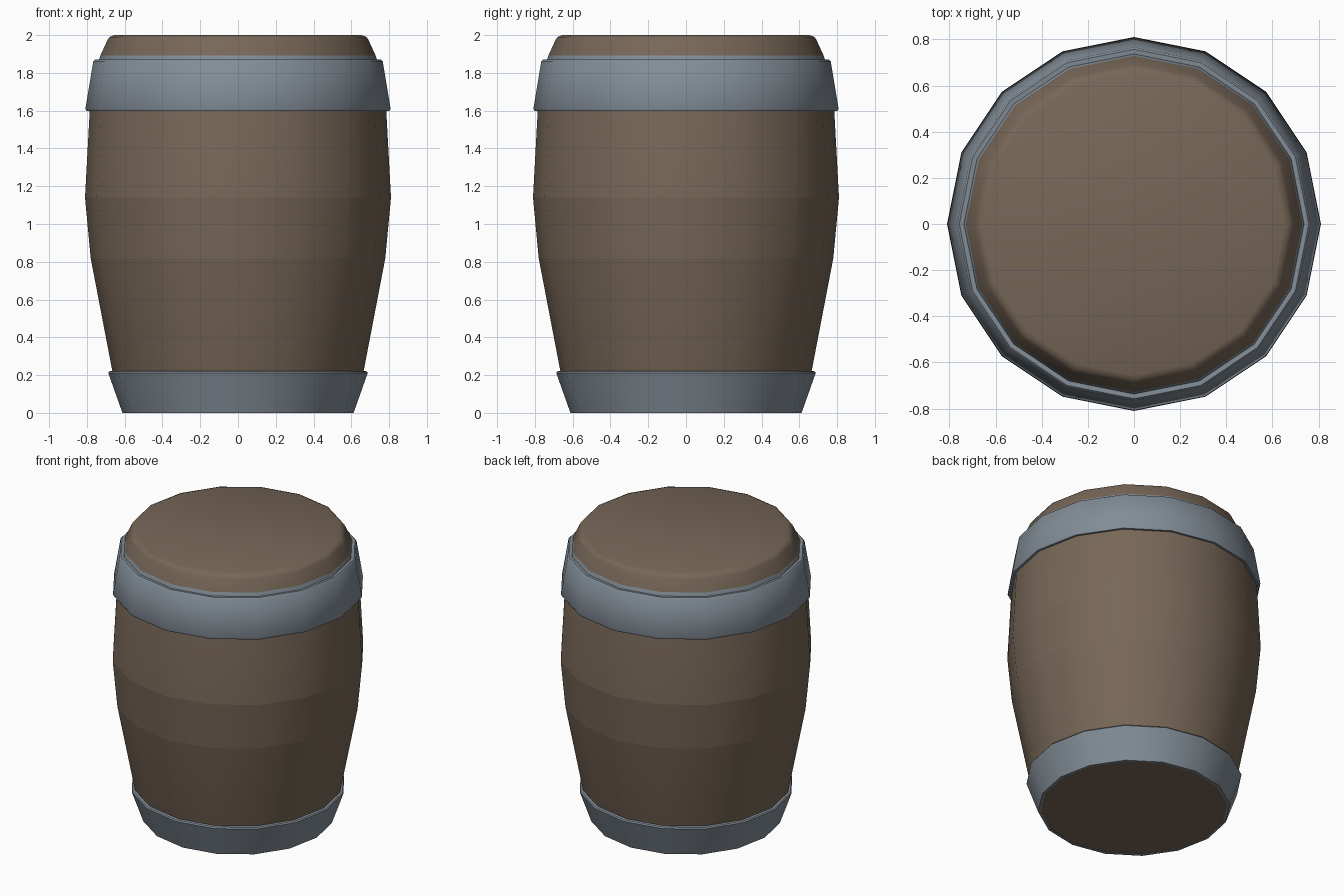
import bpy, bmesh, math

if "Cube" in bpy.data.objects:
    bpy.data.objects.remove(bpy.data.objects["Cube"])

SIDES = 16


def material(name, rgb):
    m = bpy.data.materials.new(name)
    m.diffuse_color = (*rgb, 1)
    m.use_nodes = True
    m.node_tree.nodes["Principled BSDF"].inputs["Base Color"].default_value = m.diffuse_color
    return m


wood = material("brown wood", (0.185, 0.135, 0.096))
iron = material("grey iron", (0.225, 0.265, 0.305))


def lathe(name, profile, mats, closed=False, pick=None, sharp_rings=()):
    """Spin (radius, z) points round z; closed loops become hoops, open ones get caps."""
    bm = bmesh.new()
    rings = [[bm.verts.new((r * math.cos(2 * math.pi * i / SIDES),
                            r * math.sin(2 * math.pi * i / SIDES), z))
              for i in range(SIDES)] for r, z in profile]
    n = len(rings)
    for k in range(n if closed else n - 1):
        a, b = rings[k], rings[(k + 1) % n]
        for i in range(SIDES):
            j = (i + 1) % SIDES
            bm.faces.new((a[i], a[j], b[j], b[i]))
    if not closed:
        bm.faces.new(rings[0][::-1])
        bm.faces.new(rings[-1])
    bmesh.ops.recalc_face_normals(bm, faces=bm.faces)
    for f in bm.faces:
        f.smooth = True
        if pick:
            f.material_index = pick(f.calc_center_median().z)
    # crisp edges at real corners and at the chosen rings
    for e in bm.edges:
        z1, z2 = (v.co.z for v in e.verts)
        ring = abs(z1 - z2) < 1e-5 and any(abs(z1 - s) < 1e-4 for s in sharp_rings)
        e.smooth = not (ring or e.calc_face_angle(0) > math.radians(40))
    me = bpy.data.meshes.new(name)
    bm.to_mesh(me)
    bm.free()
    for m in mats:
        me.materials.append(m)
    ob = bpy.data.objects.new(name, me)
    bpy.context.collection.objects.link(ob)
    return ob


# Bulging wooden body, with a thin iron strip just above the upper hoop
lathe("barrel_body",
      [(0.60, 0.003), (0.665, 0.22), (0.78, 0.82), (0.81, 1.14), (0.785, 1.60),
       (0.738, 1.865), (0.728, 1.893), (0.692, 1.972), (0.68, 1.99), (0.655, 2.0)],
      [wood, iron], pick=lambda z: 1 if 1.866 < z < 1.893 else 0,
      sharp_rings=(0.82, 1.14))

# Iron hoops
lathe("upper_hoop",
      [(0.77, 1.60), (0.802, 1.597), (0.808, 1.61), (0.766, 1.862),
       (0.757, 1.87), (0.73, 1.868)], [iron], closed=True)
lathe("lower_hoop",
      [(0.595, 0.0), (0.612, 0.0), (0.687, 0.212), (0.681, 0.22), (0.66, 0.224)],
      [iron], closed=True)
